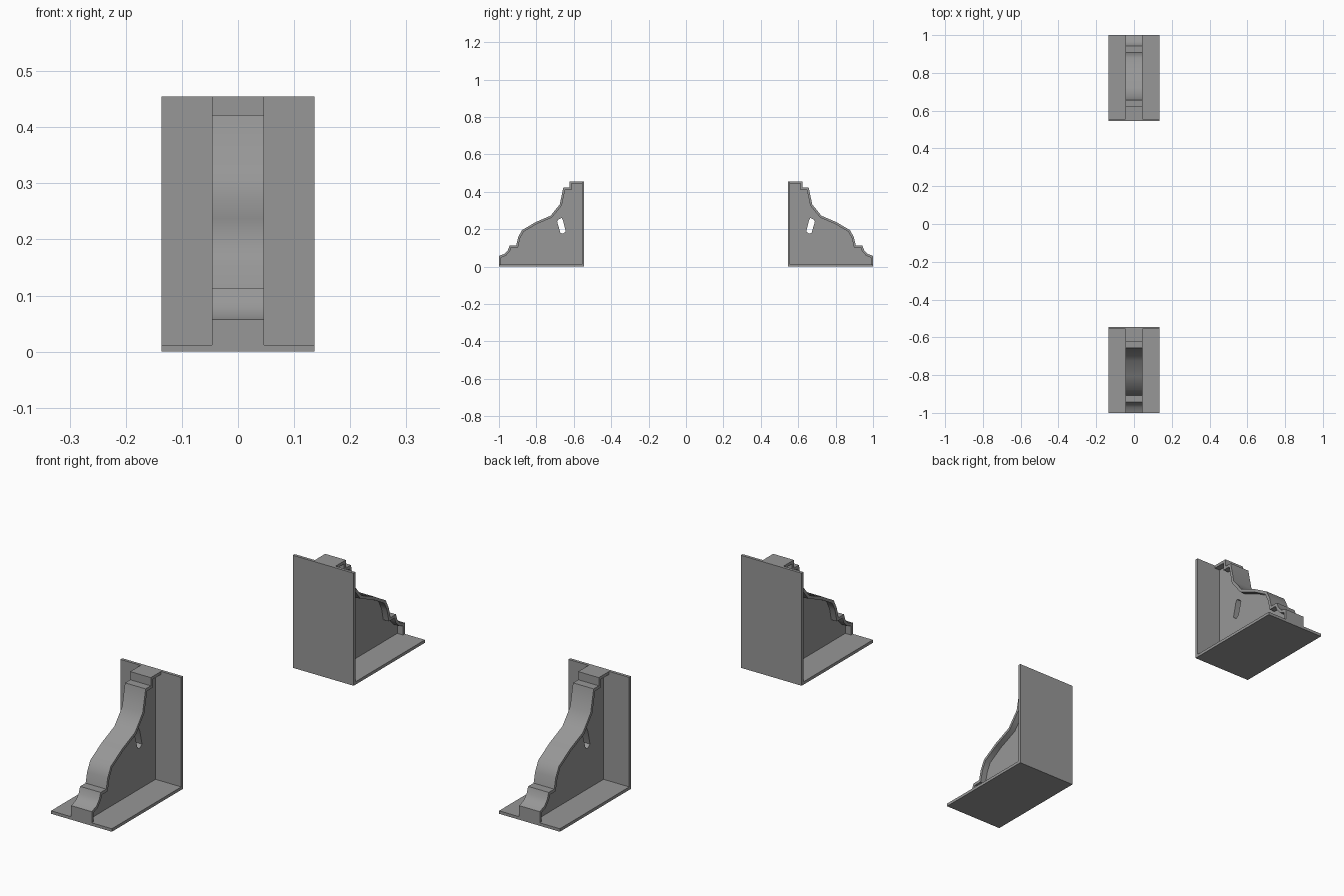
import bpy, bmesh, math
from mathutils import Vector

if "Cube" in bpy.data.objects:
    bpy.data.objects.remove(bpy.data.objects["Cube"])

T = 0.012          # plate and rim thickness
HW = 0.136         # half width of plates
RIM = 0.046        # half width of the moulded rim
WEB = 0.021        # half width of the recessed web

grey = bpy.data.materials.new("dark_grey")
grey.diffuse_color = (0.31, 0.31, 0.31, 1)
grey.use_nodes = True
grey.node_tree.nodes["Principled BSDF"].inputs["Base Color"].default_value = grey.diffuse_color


def prism(name, loops, half, side):
    """Extrude (y, z) loops (outline, then holes) along x, mirrored in y by side."""
    bm = bmesh.new()
    caps = ([], [])
    for loop in loops:
        rows = [[bm.verts.new((x, side * y, z)) for y, z in loop] for x in (-half, half)]
        n = len(loop)
        for i in range(n):
            j = (i + 1) % n
            bm.faces.new((rows[0][i], rows[0][j], rows[1][j], rows[1][i]))
            for cap, row in zip(caps, rows):
                cap.append(bm.edges.get((row[i], row[j])))
    for cap in caps:
        bmesh.ops.triangle_fill(bm, use_beauty=True, edges=cap, normal=(1, 0, 0))
    bmesh.ops.recalc_face_normals(bm, faces=bm.faces[:])
    me = bpy.data.meshes.new(name)
    bm.to_mesh(me)
    bm.free()
    me.materials.append(grey)
    me.shade_smooth()
    me.set_sharp_from_angle(angle=math.radians(40))
    ob = bpy.data.objects.new(name, me)
    bpy.context.collection.objects.link(ob)
    return ob


def inset(path, d):
    """Offset an open path to its right side with mitred corners."""
    pts = [Vector(p) for p in path]
    norms = []
    for a, b in zip(pts, pts[1:]):
        t = (b - a).normalized()
        norms.append(Vector((t.y, -t.x)))
    out = []
    for i, p in enumerate(pts):
        n0 = norms[max(i - 1, 0)]
        n1 = norms[min(i, len(norms) - 1)]
        out.append(tuple(p + (n0 + n1) * d / (1 + n0.dot(n1))))
    return out


def rect(y0, y1, z0, z1):
    return [(y0, z0), (y1, z0), (y1, z1), (y0, z1)]


# Bracket outline from the foot to the top of the back plate;
# y runs from -1 inwards so that the inside lies to the right of the path
profile = [(-1.0, T), (-1.0, 0.057), (-0.970, 0.068), (-0.952, 0.088), (-0.943, 0.113),
           (-0.908, 0.113), (-0.898, 0.155), (-0.878, 0.194), (-0.805, 0.237),
           (-0.724, 0.272), (-0.675, 0.332), (-0.656, 0.422), (-0.623, 0.422),
           (-0.623, 0.455), (-0.545 - T, 0.455)]
inner = inset(profile, T)

# Tapered opening through the web
hole = [(-0.689, 0.240), (-0.684, 0.250), (-0.665, 0.260), (-0.658, 0.248),
        (-0.643, 0.187), (-0.660, 0.175), (-0.672, 0.182)]

for side, tag in ((1, "front"), (-1, "rear")):
    prism(f"{tag}_base_plate", [rect(-1, -0.545, 0, T)], HW, side)
    prism(f"{tag}_back_plate", [rect(-0.545 - T, -0.545, T, 0.455)], HW, side)
    prism(f"{tag}_moulded_rim", [profile + inner[::-1]], RIM, side)
    prism(f"{tag}_web", [inner + [(-0.545 - T, T)], hole], WEB, side)
